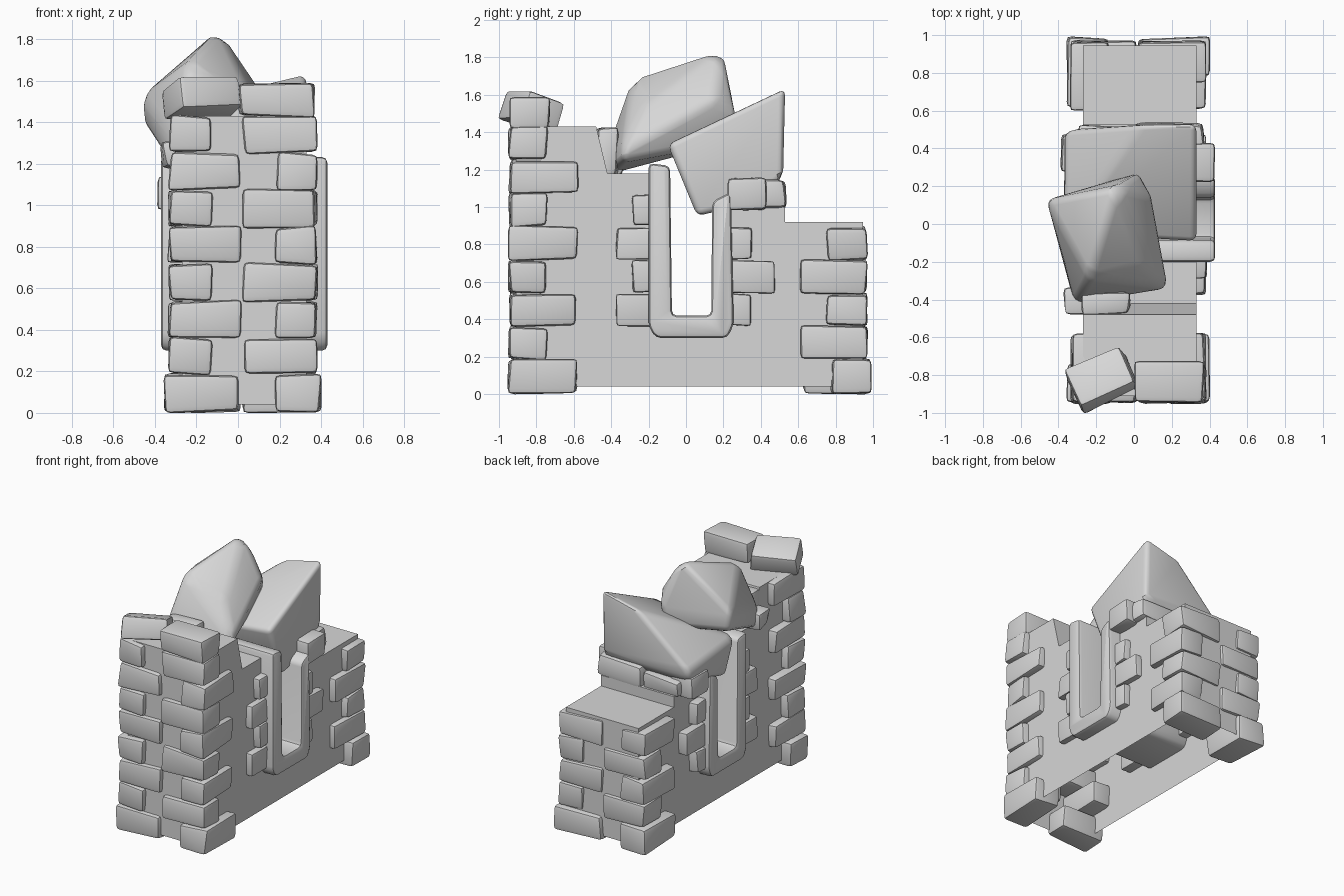
import bpy, bmesh, random, math
from mathutils import Vector, Matrix

random.seed(4)
if "Cube" in bpy.data.objects:
    bpy.data.objects.remove(bpy.data.objects["Cube"])

stone = bpy.data.materials.new("stone_grey")
stone.use_nodes = True
GREY = (0.68, 0.68, 0.68, 1)
stone.diffuse_color = GREY
stone.node_tree.nodes["Principled BSDF"].inputs["Base Color"].default_value = GREY


def finish(name, bm, smooth=True):
    """Turn a bmesh into a named stone object."""
    bmesh.ops.recalc_face_normals(bm, faces=bm.faces)
    me = bpy.data.meshes.new(name)
    bm.to_mesh(me)
    bm.free()
    ob = bpy.data.objects.new(name, me)
    bpy.context.collection.objects.link(ob)
    me.materials.append(stone)
    if smooth:
        bpy.ops.object.select_all(action='DESELECT')
        ob.select_set(True)
        bpy.context.view_layer.objects.active = ob
        bpy.ops.object.shade_smooth_by_angle(angle=math.radians(40))
    return ob


def extrude_profile(bm, profile, x0, x1, open_bottom=False):
    """Sweep a closed (y, z) outline along x; returns the two end faces."""
    a = [bm.verts.new((x0, y, z)) for y, z in profile]
    b = [bm.verts.new((x1, y, z)) for y, z in profile]
    caps = [bm.faces.new(a), bm.faces.new(b[::-1])]
    n = len(profile)
    for i in range(n - open_bottom):
        j = (i + 1) % n
        bm.faces.new((a[i], b[i], b[j], a[j]))
    return caps


def add_brick(bm, x, y, z, jitter=0.011, bevel=0.026, turn=None):
    """Worn block filling the x, y, z ranges; turn rotates it about its centre."""
    part = bmesh.new()
    bmesh.ops.create_cube(part, size=1)
    size = Vector((x[1] - x[0], y[1] - y[0], z[1] - z[0]))
    mid = Vector((sum(x), sum(y), sum(z))) / 2
    for v in part.verts:
        v.co = Vector(c * s + random.uniform(-jitter, jitter) for c, s in zip(v.co, size))
    bmesh.ops.bevel(part, geom=part.edges[:], offset=bevel, segments=2,
                    profile=0.6, affect='EDGES')
    if turn:
        bmesh.ops.transform(part, matrix=turn, verts=part.verts)
    bmesh.ops.translate(part, vec=mid, verts=part.verts)
    tmp = bpy.data.meshes.new("tmp")
    part.to_mesh(tmp)
    part.free()
    bm.from_mesh(tmp)
    bpy.data.meshes.remove(tmp)


def boulder(name, points, bevel):
    """Rounded convex rock around a few corner points."""
    bm = bmesh.new()
    for p in points:
        bm.verts.new(p)
    bmesh.ops.convex_hull(bm, input=bm.verts[:])
    loose = [v for v in bm.verts if not v.link_faces]
    bmesh.ops.delete(bm, geom=loose, context='VERTS')
    bmesh.ops.dissolve_limit(bm, angle_limit=math.radians(14),
                             verts=bm.verts[:], edges=bm.edges[:])
    bmesh.ops.bevel(bm, geom=bm.edges[:], offset=bevel, segments=3,
                    profile=0.5, affect='EDGES', clamp_overlap=True)
    return finish(name, bm)


# Wall body: stepped ruin outline with a window slot, hollow and open below
bm = bmesh.new()
extrude_profile(bm, [(-.91, .04), (-.91, 1.43), (-.48, 1.43), (-.42, 1.18), (-.12, 1.18),
                     (-.12, .36), (.18, .36), (.18, 1.0), (.53, 1.0), (.53, .92),
                     (.945, .92), (.945, .04)], -.27, .33, open_bottom=True)
finish("wall_body", bm, smooth=False)

# Window frame: broken U running through the wall, corners rounded, then rims
bm = bmesh.new()
caps = extrude_profile(bm, [(-.2, .36), (-.2, 1.235), (-.085, 1.22), (-.075, .42),
                            (.135, .42), (.14, 1.03), (.24, 1.08), (.255, .37),
                            (.22, .3), (-.16, .3)], -.37, .43)
rims = {e for f in caps for e in f.edges}
bmesh.ops.bevel(bm, geom=[e for e in bm.edges if e not in rims], offset=.026,
                segments=2, profile=.5, affect='EDGES')
bm.normal_update()
rims = {e for f in bm.faces if len(f.verts) > 4 for e in f.edges}
bmesh.ops.bevel(bm, geom=list(rims), offset=.025, segments=2, profile=.5, affect='EDGES',
                clamp_overlap=False)
finish("window_frame", bm)

# Corner bricks: long and short ends swap on every course
COURSE = 0.178


def corner(name, side, end, courses):
    bm = bmesh.new()
    for i in range(courses):
        z = (i * COURSE + .008, (i + 1) * COURSE + .004)
        long_x = (i % 2 == 0) == (side * end > 0)
        outer = .375 if side > 0 else -.33
        if i == 0:
            outer += .02 * side
        inner = .025 if long_x else (.185 if side > 0 else -.13)
        if side < 0 and long_x:
            inner = .01
        face = -.945 if end < 0 else (.985 if i == 0 else .965)
        back = face - end * ((.2 if end < 0 else .21) if long_x else .36)
        add_brick(bm, sorted((outer, inner)), sorted((face, back)), z)
    finish(name, bm)


corner("front_left_bricks", 1, -1, 8)
corner("front_right_bricks", -1, -1, 8)
corner("back_left_bricks", 1, 1, 5)
corner("back_right_bricks", -1, 1, 5)

# Top bricks of the tall end, one knocked askew
bm = bmesh.new()
add_brick(bm, (.01, .37), (-.945, -.735), (1.425, 1.58))
skew = Matrix.Rotation(math.radians(24), 4, 'Z') @ Matrix.Rotation(math.radians(-16), 4, 'X')
add_brick(bm, (-.33, -.01), (-.94, -.71), (1.445, 1.59), turn=skew)
finish("loose_top_bricks", bm)

# Bricks beside the window on both faces of the wall
bm = bmesh.new()
for row in range(2, 6):
    z = (row * COURSE + .01, (row + 1) * COURSE)
    wide = row % 2 == 0
    front = (-.37 if wide else -.285, -.15)
    rear = (.2, .35 if wide else .47)
    for x in ((.25, .38), (-.335, -.2)):
        add_brick(bm, x, front, z, .008, .02)
        if row < 5:
            add_brick(bm, x, rear, z, .008, .02)
finish("window_bricks", bm)

# Broken course on the low step and rubble on the ledge
bm = bmesh.new()
add_brick(bm, (.22, .425), (.225, .42), (.985, 1.16))
add_brick(bm, (.0, .37), (.36, .53), (.99, 1.15), bevel=.035)
add_brick(bm, (-.3, .0), (.36, .52), (.985, 1.1))
add_brick(bm, (-.385, -.2), (.27, .47), (.985, 1.14))
finish("step_bricks", bm)

bm = bmesh.new()
add_brick(bm, (-.27, -.03), (-.48, -.37), (1.16, 1.42), .02, .03)
add_brick(bm, (-.36, -.17), (-.465, -.33), (1.17, 1.31), .02, .03)
finish("ledge_rubble", bm)

# Two fallen boulders
boulder("tall_boulder", [
    (-.09, .2, 1.85), (-.24, -.29, 1.69), (-.47, .13, 1.52), (-.45, .13, 1.38),
    (-.31, -.42, 1.32), (-.32, -.42, 1.17), (.19, -.34, 1.32), (.16, -.34, 1.24),
    (.05, -.22, 1.55), (.1, .15, 1.57), (.02, .28, 1.5), (0, .26, 1.35)], .04)
boulder("wide_boulder", [
    (.33, -.1, 1.34), (.33, .53, 1.64), (.33, .52, 1.16), (.33, .36, 1.02), (.33, .06, .95),
    (.04, .53, 1.57), (-.2, .49, 1.37), (-.37, .5, 1.2), (-.36, .47, 1.1),
    (-.37, .05, 1.0), (-.37, -.06, 1.25)], .035)
